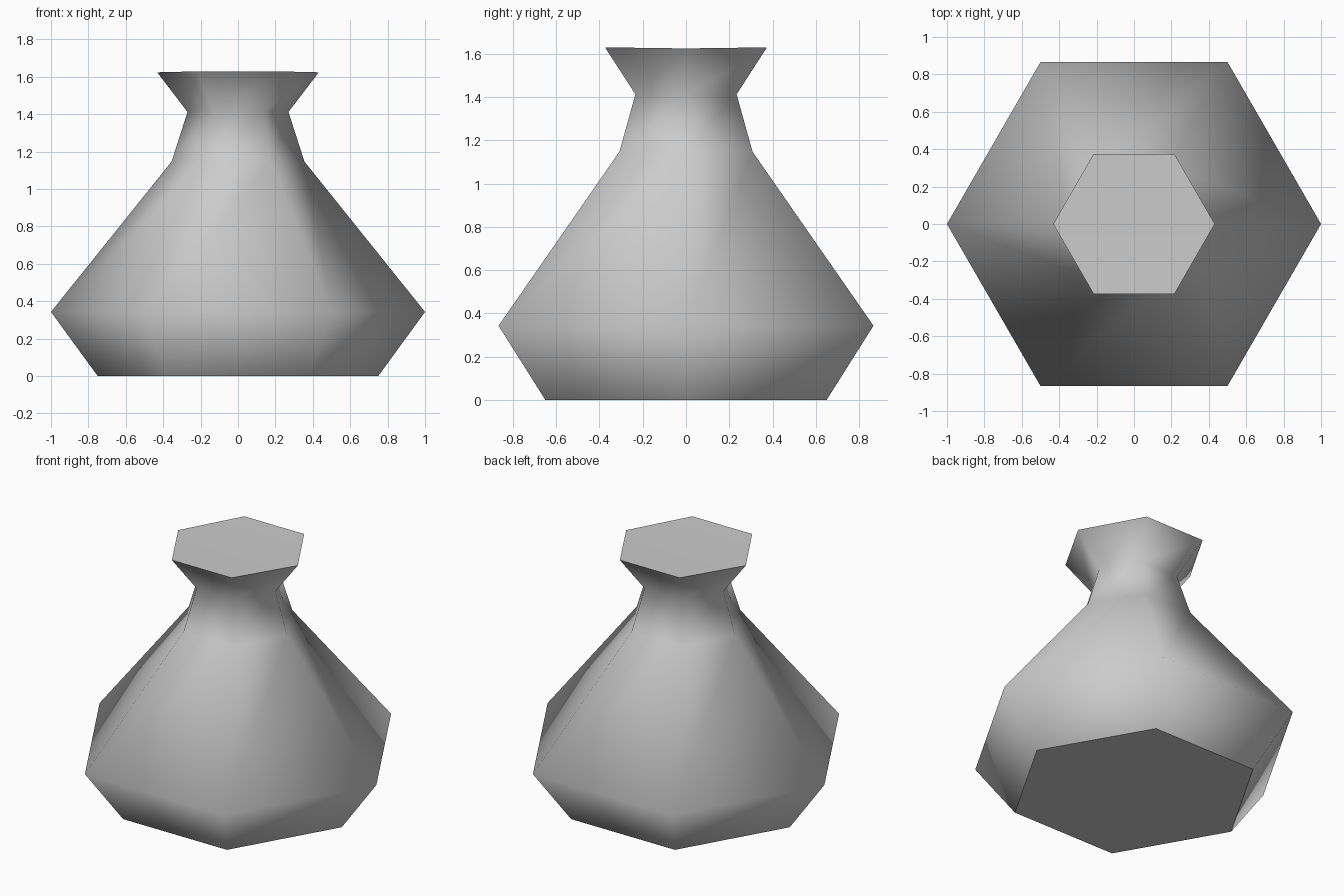
import bpy, bmesh
from math import cos, sin, tau

cube = bpy.data.objects.get("Cube")
if cube:
    bpy.data.objects.remove(cube, do_unlink=True)

SIDES = 6
# Radius and height of each ring: base, belly, shoulder, neck, rim
PROFILE = [(0.75, 0), (1.0, 0.343), (0.355, 1.147), (0.27, 1.412), (0.432, 1.629)]

# Plain grey clay
clay = bpy.data.materials.new("grey clay")
clay.use_nodes = True
GREY = (0.6, 0.6, 0.6, 1)
clay.diffuse_color = GREY
clay.node_tree.nodes["Principled BSDF"].inputs["Base Color"].default_value = GREY

# Hexagonal wall, ring by ring
bm = bmesh.new()
rings = [[bm.verts.new((r * cos(tau * i / SIDES), r * sin(tau * i / SIDES), z))
          for i in range(SIDES)] for r, z in PROFILE]
for low, high in zip(rings, rings[1:]):
    for i in range(SIDES):
        j = (i + 1) % SIDES
        bm.faces.new((low[i], low[j], high[j], high[i]))

# Flat base, and a closed mouth folded very slightly along its middle
base, rim = rings[0], rings[-1]
bm.faces.new(base[::-1])
rim[0].co.z -= 0.005
rim[3].co.z -= 0.005
bm.faces.new(rim[:4])
bm.faces.new(rim[3:] + rim[:1])

# Smooth all round, with crisp edges only at the base and the rim
for face in bm.faces:
    face.smooth = True
for ring in (base, rim):
    for i in range(SIDES):
        bm.edges.get((ring[i], ring[(i + 1) % SIDES])).smooth = False

mesh = bpy.data.meshes.new("vase")
bm.to_mesh(mesh)
bm.free()
mesh.materials.append(clay)
bpy.context.collection.objects.link(bpy.data.objects.new("vase", mesh))
